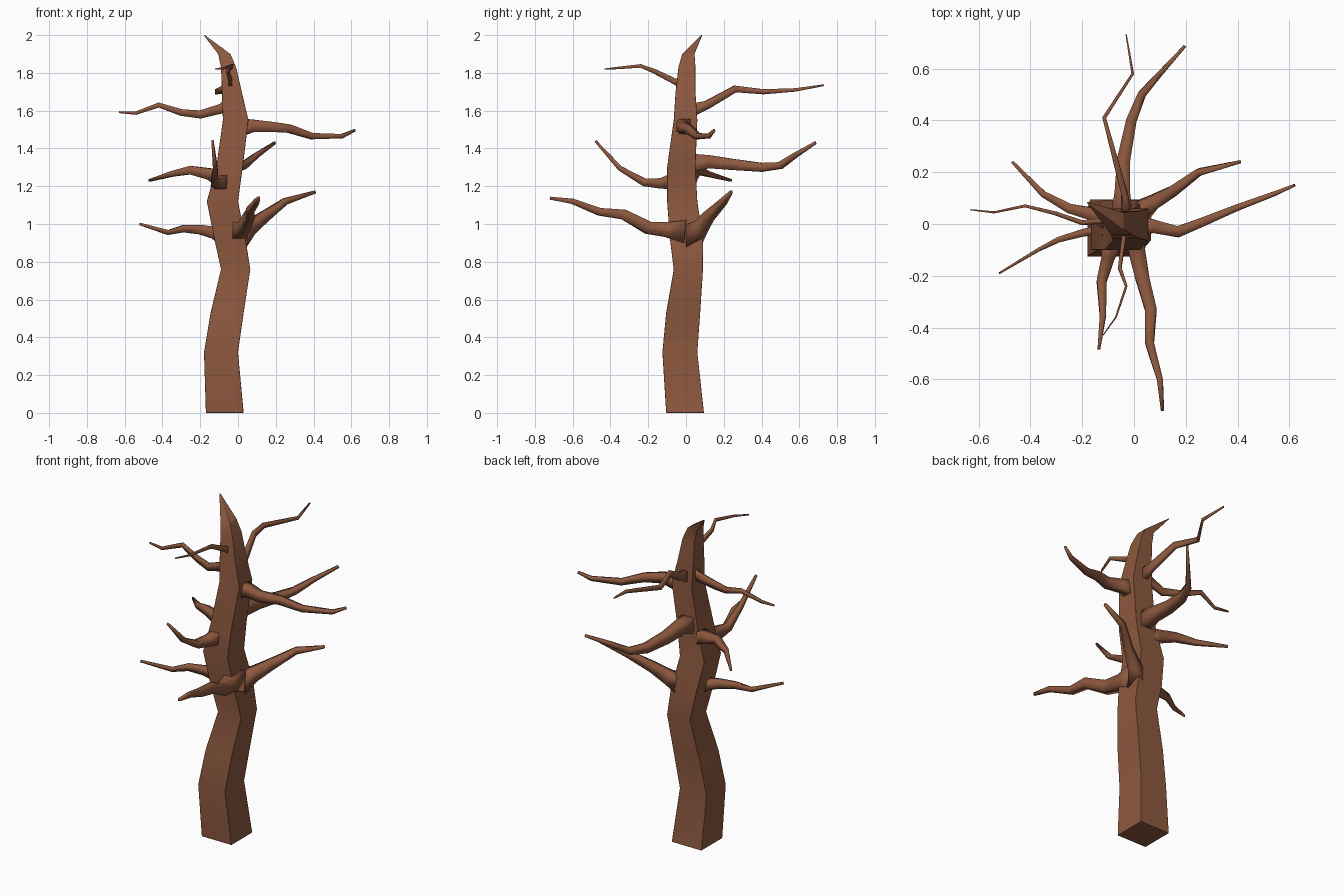
import bpy, bmesh
from mathutils import Vector

bark = bpy.data.materials.new("bark")
bark.diffuse_color = (0.27, 0.10, 0.05, 1)


def loft(name, rings, bevel=0):
    """Skin a list of four-cornered rings into a closed solid."""
    bm = bmesh.new()
    loops = [[bm.verts.new(p) for p in ring] for ring in rings]
    for a, b in zip(loops, loops[1:]):
        for i in range(4):
            j = (i + 1) % 4
            bm.faces.new((a[i], a[j], b[j], b[i]))
    bm.faces.new(loops[0][::-1])
    bm.faces.new(loops[-1])
    bmesh.ops.recalc_face_normals(bm, faces=bm.faces)
    for f in bm.faces:
        f.smooth = True
    mesh = bpy.data.meshes.new(name)
    bm.to_mesh(mesh)
    bm.free()
    mesh.materials.append(bark)
    ob = bpy.data.objects.new(name, mesh)
    bpy.context.collection.objects.link(ob)
    if bevel:
        mod = ob.modifiers.new("soft_corners", "BEVEL")
        mod.width = bevel
        mod.segments = 2
        mod.harden_normals = True
    return ob


def branch(name, path, width, height):
    """Tapering four-sided limb; width is horizontal, height is vertical."""
    pts = [Vector(p) for p in path]
    n = len(pts) - 1
    rings = []
    for i, p in enumerate(pts):
        d = (pts[min(i + 1, n)] - pts[max(i - 1, 0)]).normalized()
        side = d.cross(Vector((0, 0, 1))).normalized()
        up = side.cross(d)
        k = 1.45 if i == 0 else 1.08 - 0.9 * i / n
        s, u = side * width * k / 2, up * height * k / 2
        rings.append([p - s - u, p + s - u, p + s + u, p - s + u])
    return loft(name, rings)


# Trunk: z, left, right, front, back
trunk = [
    (0.00, -0.17, 0.03, -0.105, 0.095),
    (0.32, -0.18, 0.00, -0.125, 0.06),
    (0.53, -0.145, 0.03, -0.105, 0.075),
    (0.76, -0.09, 0.065, -0.065, 0.09),
    (0.92, -0.125, 0.04, -0.085, 0.09),
    (1.12, -0.165, 0.00, -0.10, 0.06),
    (1.30, -0.115, 0.025, -0.10, 0.05),
    (1.55, -0.08, 0.055, -0.065, 0.06),
    (1.70, -0.085, 0.02, -0.055, 0.05),
    (1.83, -0.09, -0.01, -0.04, 0.05),
    (1.90, -0.105, -0.04, -0.02, 0.045),
    (2.00, -0.182, -0.176, 0.08, 0.086),
]
loft("trunk", [[(l, f, z), (r, f, z), (r, b, z), (l, b, z)]
               for z, l, r, f, b in trunk], 0.006)

# Limbs: path from inside the trunk to the tip, then thickness
branch("right_upper_branch", [(0.0, 0, 1.51), (0.08, -0.01, 1.52), (0.17, -0.03, 1.515),
       (0.27, 0.01, 1.505), (0.39, 0.06, 1.465), (0.55, 0.12, 1.465), (0.62, 0.15, 1.497)], 0.055, 0.07)
branch("right_lower_branch", [(-0.01, 0.02, 0.93), (0.06, 0.075, 0.98), (0.14, 0.12, 1.04),
       (0.25, 0.20, 1.12), (0.41, 0.24, 1.17)], 0.07, 0.085)
branch("back_middle_branch", [(-0.05, 0.0, 1.32), (-0.045, 0.12, 1.33), (-0.04, 0.25, 1.315),
       (-0.01, 0.40, 1.30), (0.03, 0.50, 1.31), (0.10, 0.58, 1.365), (0.195, 0.685, 1.43)], 0.065, 0.075)
branch("back_upper_branch", [(-0.03, 0.02, 1.60), (-0.035, 0.11, 1.63), (-0.075, 0.26, 1.715),
       (-0.115, 0.41, 1.70), (-0.005, 0.58, 1.71), (-0.03, 0.73, 1.735)], 0.028, 0.05)
branch("left_middle_branch", [(-0.07, 0.0, 1.24), (-0.15, 0.035, 1.265), (-0.25, 0.06, 1.285),
       (-0.35, 0.115, 1.265), (-0.47, 0.24, 1.23)], 0.06, 0.07)
branch("left_upper_branch", [(-0.03, 0.02, 1.64), (-0.09, 0.015, 1.61), (-0.20, 0.005, 1.58),
       (-0.30, 0.04, 1.59), (-0.42, 0.07, 1.63), (-0.54, 0.045, 1.587), (-0.63, 0.055, 1.592)], 0.024, 0.055)
branch("left_lower_branch", [(-0.06, -0.01, 0.93), (-0.13, -0.02, 0.955), (-0.20, -0.035, 0.97),
       (-0.29, -0.06, 0.975), (-0.37, -0.10, 0.955), (-0.52, -0.19, 1.0)], 0.04, 0.07)
branch("front_middle_branch", [(-0.08, -0.04, 1.23), (-0.10, -0.13, 1.215), (-0.125, -0.22, 1.22),
       (-0.12, -0.35, 1.295), (-0.135, -0.48, 1.44)], 0.06, 0.065)
branch("front_lower_branch", [(0.0, -0.01, 0.96), (0.01, -0.10, 0.97), (0.03, -0.20, 0.98),
       (0.065, -0.33, 1.05), (0.06, -0.46, 1.065), (0.10, -0.60, 1.12), (0.11, -0.72, 1.137)], 0.07, 0.085)
branch("front_upper_branch", [(-0.04, 0.0, 1.73), (-0.04, -0.06, 1.755), (-0.055, -0.17, 1.81),
       (-0.03, -0.24, 1.837), (-0.07, -0.36, 1.826), (-0.12, -0.43, 1.82)], 0.018, 0.035)
